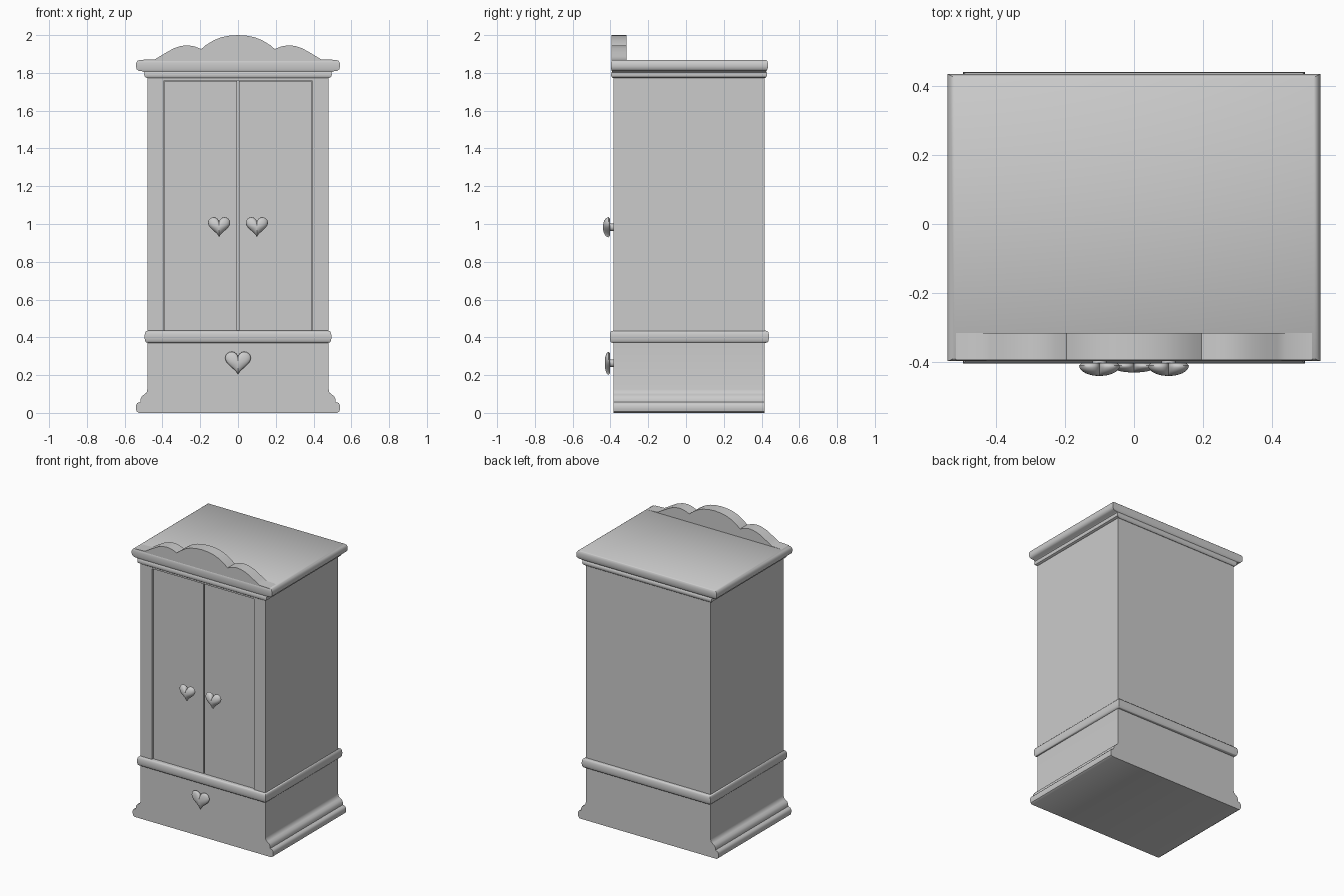
import bpy, bmesh
from math import sin, cos, pi, radians

cube = bpy.data.objects.get("Cube")
if cube:
    bpy.data.objects.remove(cube)

paint = bpy.data.materials.new("grey_paint")
paint.use_nodes = True
GREY = (0.6, 0.6, 0.6, 1)
paint.diffuse_color = GREY
paint.node_tree.nodes["Principled BSDF"].inputs["Base Color"].default_value = GREY


def loft(name, rings, angle=40):
    """Skin a stack of matching closed rings and cap both ends."""
    bm = bmesh.new()
    loops = [[bm.verts.new(p) for p in ring] for ring in rings]
    n = len(loops[0])
    for a, b in zip(loops, loops[1:]):
        for i in range(n):
            j = (i + 1) % n
            bm.faces.new((a[i], a[j], b[j], b[i]))
    bm.faces.new(loops[0][::-1])
    bm.faces.new(loops[-1])
    bmesh.ops.recalc_face_normals(bm, faces=bm.faces)
    mesh = bpy.data.meshes.new(name)
    bm.to_mesh(mesh)
    bm.free()
    mesh.materials.append(paint)
    obj = bpy.data.objects.new(name, mesh)
    bpy.context.collection.objects.link(obj)
    bpy.ops.object.select_all(action="DESELECT")
    obj.select_set(True)
    bpy.context.view_layer.objects.active = obj
    bpy.ops.object.shade_smooth_by_angle(angle=radians(angle))
    return obj


def rect(x0, x1, y0, y1, z):
    return [(x0, y0, z), (x1, y0, z), (x1, y1, z), (x0, y1, z)]


def box(name, x0, x1, y0, y1, z0, z1):
    return loft(name, [rect(x0, x1, y0, y1, z) for z in (z0, z1)])


def extrude_y(name, half, y0, y1):
    """Mirror a right-hand outline in x and extrude it front to back."""
    outline = half + [(-x, z) for x, z in reversed(half) if x > 0]
    return loft(name, [[(x, y, z) for x, z in outline] for y in (y0, y1)])


def moulding(name, profile, hx, y0, y1):
    """Run an (overhang, height) profile around a rectangle."""
    return loft(name, [rect(-hx - o, hx + o, y0 - o, y1 + o, z) for o, z in profile])


FRONT, BACK = -0.385, 0.415

# Drawer base with flared foot at each side
foot = [(0.525, 0), (0.537, 0.008), (0.54, 0.02), (0.54, 0.04), (0.533, 0.052),
        (0.517, 0.058), (0.516, 0.075), (0.508, 0.09), (0.495, 0.098),
        (0.484, 0.108), (0.48, 0.125), (0.48, 0.38)]
extrude_y("drawer_base", foot, FRONT, BACK)

# Rounded waist rail
bead = [(0.0165 * cos(a) ** 0.6 if abs(a) < 1.5 else 0, 0.403 + 0.032 * sin(a))
        for a in [(-1 + i / 5) * pi / 2 for i in range(11)]]
moulding("waist_rail", bead, 0.478, -0.387, 0.423)

# Cabinet shell with a shallow door recess
plan = [(-0.48, FRONT), (-0.393, FRONT), (-0.393, -0.36), (0.393, -0.36),
        (0.393, FRONT), (0.48, FRONT), (0.48, BACK), (-0.48, BACK)]
loft("cabinet_shell", [[(x, y, z) for x, y in plan] for z in (0.4, 1.79)])
box("door_header", -0.393, 0.393, FRONT, -0.36, 1.76, 1.79)

# Pair of doors
for side, s in (("left", 1), ("right", -1)):
    x0, x1 = sorted((s * 0.004, s * 0.39))
    box(side + "_door", x0, x1, -0.372, -0.355, 0.43, 1.756)

# Stepped cornice: (half width, front, back, height)
cornice = [(0.48, -0.387, 0.418, 1.772), (0.493, -0.395, 0.426, 1.779),
           (0.497, -0.397, 0.43, 1.79), (0.495, -0.395, 0.428, 1.802),
           (0.503, -0.392, 0.424, 1.808), (0.526, -0.393, 0.426, 1.811),
           (0.537, -0.396, 0.432, 1.82), (0.54, -0.397, 0.434, 1.835),
           (0.539, -0.397, 0.434, 1.852), (0.532, -0.394, 0.43, 1.864),
           (0.52, -0.388, 0.424, 1.869)]
loft("cornice", [rect(-w, w, f, b, z) for w, f, b, z in cornice])

# Scalloped crest board
crest = [(0.515, 1.84), (0.515, 1.869), (0.44, 1.872), (0.415, 1.887), (0.38, 1.908),
         (0.34, 1.93), (0.3, 1.943), (0.265, 1.946), (0.23, 1.94), (0.195, 1.926),
         (0.17, 1.947), (0.13, 1.972), (0.09, 1.988), (0.045, 1.997), (0, 2.0)]
extrude_y("crest_board", crest, -0.394, -0.315)


def heart_knob(name, cx, cz, width, front):
    """Domed heart on a short round stem."""
    ts = [2 * pi * i / 36 for i in range(36)]
    shape = [(16 * sin(t) ** 3, 13 * cos(t) - 5 * cos(2 * t) - 2 * cos(3 * t) - cos(4 * t) + 2.5)
             for t in ts]
    k, back = width / 32, -0.402
    rings = [(0.85, back)]
    for i in range(8):
        a = i / 7 * 1.45
        rings.append((cos(a), back - 0.008 + (front - back + 0.008) * sin(a)))
    loft(name, [[(cx + x * k * s, y, cz + z * k * s) for x, z in shape] for s, y in rings], 60)
    loft(name + "_stem", [[(cx + 0.02 * cos(t), y, cz + 0.02 * sin(t)) for t in ts[::2]]
                          for y in (-0.36, back - 0.004)])


heart_knob("left_door_knob", 0.1, 0.983, 0.118, -0.44)
heart_knob("right_door_knob", -0.1, 0.983, 0.118, -0.44)
heart_knob("drawer_knob", 0, 0.263, 0.136, -0.43)
